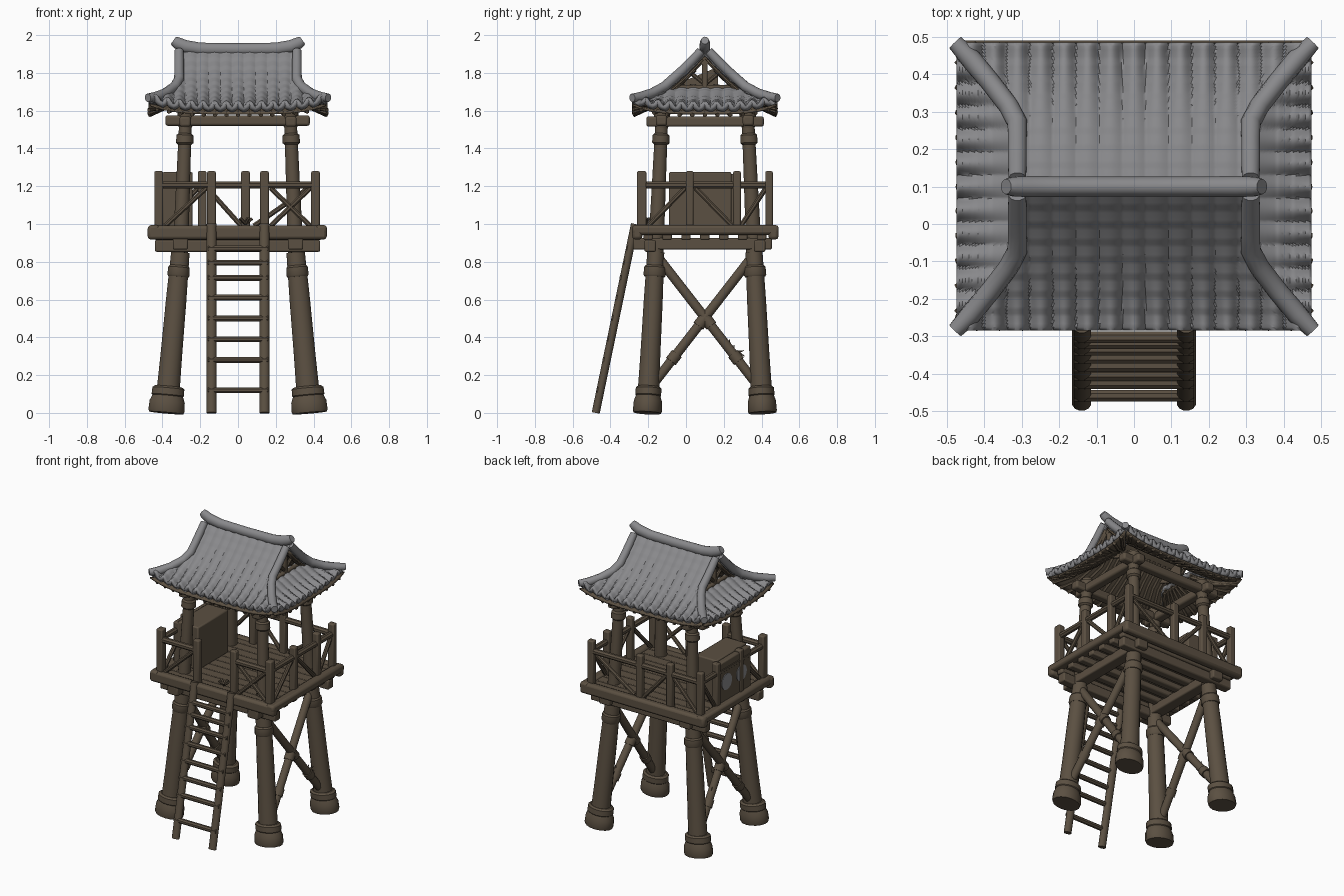
import bpy, bmesh, math, random
from mathutils import Vector

if "Cube" in bpy.data.objects:
    bpy.data.objects.remove(bpy.data.objects["Cube"])
random.seed(4)
CY = 0.1  # tower axis in y


def mat(name, col):
    m = bpy.data.materials.new(name)
    m.diffuse_color = (*col, 1)
    m.use_nodes = True
    m.node_tree.nodes["Principled BSDF"].inputs["Base Color"].default_value = m.diffuse_color
    return m


WOOD = mat("dark wood", (0.105, 0.08, 0.054))
TILE = mat("grey tile", (0.25, 0.25, 0.26))


def finish(name, bm, m):
    me = bpy.data.meshes.new(name)
    bm.to_mesh(me)
    bm.free()
    ob = bpy.data.objects.new(name, me)
    bpy.context.collection.objects.link(ob)
    me.materials.append(m)
    return ob


def tube(name, pts, radii, m=WOOD, sides=12, ratio=1.0):
    """Swept round bar; ratio stretches the first cross-section axis."""
    pts = [Vector(p) for p in pts]
    if not isinstance(radii, (list, tuple)):
        radii = [radii] * len(pts)
    bm = bmesh.new()
    rings = []
    t0 = (pts[-1] - pts[0]).normalized()
    ref = Vector((0, 1, 0)) if abs(t0.x) > 0.7 else Vector((1, 0, 0))
    for i, p in enumerate(pts):
        t = (pts[min(i + 1, len(pts) - 1)] - pts[max(i - 1, 0)]).normalized()
        a = (ref - t * t.dot(ref)).normalized()
        b = t.cross(a)
        rings.append([bm.verts.new(p + radii[i] * (ratio * math.cos(w) * a + math.sin(w) * b))
                      for w in (math.tau * (k + 0.5) / sides for k in range(sides))])
    for r, s in zip(rings, rings[1:]):
        for k in range(sides):
            bm.faces.new((r[k], r[(k + 1) % sides], s[(k + 1) % sides], s[k]))
    bm.faces.new(rings[0][::-1])
    bm.faces.new(rings[-1])
    return finish(name, bm, m)


def box(name, x, y, z, m=WOOD, bevel=0.008):
    bm = bmesh.new()
    bmesh.ops.create_cube(bm, size=1)
    for v in bm.verts:
        v.co = [(r[0] + r[1]) / 2 + c * (r[1] - r[0]) for r, c in zip((x, y, z), v.co)]
    ob = finish(name, bm, m)
    if bevel:
        md = ob.modifiers.new("bevel", 'BEVEL')
        md.width, md.segments = bevel, 2
    return ob


# --- legs, upper posts, rings and feet
def leg(sx, sy, z):
    keys = [(0, .38, .305), (.85, .305, .26), (1.62, .275, .225)]
    for (z0, x0, y0), (z1, x1, y1) in zip(keys, keys[1:]):
        if z <= z1:
            f = (z - z0) / (z1 - z0)
            return (sx * (x0 + f * (x1 - x0)), CY + sy * (y0 + f * (y1 - y0)), z)


def leg_part(name, sx, sy, zr, ratio=1.0):
    tube(name, [leg(sx, sy, z) for z, r in zr], [r for z, r in zr], ratio=ratio, sides=16)


for sx in (-1, 1):
    for sy in (-1, 1):
        leg_part("leg", sx, sy, [(.1, .058), (.3, .054), (.6, .051), (.85, .046)], 1.08)
        leg_part("upper_post", sx, sy, [(.85, .042), (1.25, .037), (1.62, .033)])
        leg_part("foot", sx, sy, [(0, .074), (.012, .078), (.06, .076), (.09, .066), (.095, .07),
                                  (.13, .069), (.14, .058)], 1.25)
        leg_part("leg_ring", sx, sy, [(.72, .054), (.73, .06), (.77, .058), (.78, .05)])
        leg_part("post_ring", sx, sy, [(1.42, .036), (1.43, .047), (1.47, .045), (1.48, .034)])
        leg_part("post_cap", sx, sy, [(1.5, .03), (1.53, .042), (1.6, .045)])
    # crossed side braces with bindings and splinters
    for sy in (-1, 1):
        a, b = Vector(leg(sx, sy, .12)), Vector(leg(sx, -sy, .84))
        tube("cross_brace", [a, b], .026)
        for f in (.24, .5):
            p, d = a.lerp(b, f), (b - a).normalized()
            tube("brace_binding", [p - d * .025, p + d * .025], .033)
    for i in range(4):
        p = Vector((sx * .35, .24 + i * .012, .32))
        tube("splinter", [p, p + Vector((sx * .01, random.uniform(-.03, .05), .07 - .03 * i))],
             [.008, .002], sides=5)

# --- platform beams, joists, floor and edge frame
for y in (-.19, .39):
    box("platform_cross_beam", (-.44, .435), (y - .03, y + .03), (.853, .915))
for x in (-.305, .305):
    box("platform_side_beam", (x - .04, x + .04), (-.28, .455), (.865, .925))
for i in range(7):
    y = -.2 + i * .1
    box("joist", (-.44, .44), (y - .025, y + .025), (.915, .955))
for i in range(10):
    y = -.25 + i * .071
    box("floor_board", (-.45, .45), (y, y + .069), (.95, .982), bevel=.004)
for y in (-.258, .463):
    box("edge_beam", (-.478, .47), (y - .027, y + .027), (.918, .992), bevel=.016)
for x in (-.445, .44):
    box("side_edge_beam", (x - .03, x + .03), (-.285, .49), (.943, .994), bevel=.014)


# --- railing
def railing(pts, both=False):
    for p in pts:
        box("rail_post", (p[0] - .023, p[0] + .023), (p[1] - .02, p[1] + .02), (.97, 1.28))
    tube("top_rail", [(*pts[0], 1.207), (*pts[-1], 1.207)], .02, sides=8)
    for i, (a, b) in enumerate(zip(pts, pts[1:])):
        a, b = Vector((*a, .99)), Vector((*b, .99))
        up = Vector((0, 0, .2))
        lo, hi = a.lerp(b, .12), a.lerp(b, .9)
        if i % 2:
            lo, hi = hi, lo
        tube("rail_diagonal", [lo, hi + up], .014, sides=8)
        if both:
            tube("rail_diagonal", [hi, lo + up], .014, sides=8)


railing([(-.42, -.24), (-.14, -.24)])
railing([(.14, -.24), (.41, -.24)], True)
railing([(-.42, .44), (-.19, .44), (.04, .44), (.41, .44)])
railing([(-.42, -.23), (-.42, .02), (-.42, .27), (-.42, .44)])
railing([(.41, -.23), (.41, .02), (.41, .27), (.41, .44)])

# --- storage box with round grey marks on the outer side
box("storage_box", (-.4, -.24), (-.09, .24), (.98, 1.275))
box("storage_box_front", (-.435, -.39), (-.085, .27), (.98, 1.265))
for y in (.18, .02):
    tube("round_mark", [(-.434, y, 1.12), (-.439, y, 1.12)], .055, TILE, 20)

# --- ladder
for sx in (-1, 1):
    tube("ladder_rail", [(sx * .14, -.478, 0), (sx * .14, -.27, 1.0)], .022, ratio=1.2)
for z in (.12, .28, .39, .5, .61, .715, .795, .87):
    y = -.478 + .208 * z
    tube("rung", [(-.16, y - .006, z), (.16, y - .006, z)], .017, sides=8)
for i in range(5):  # loose rope knot at the ladder head
    w = i * 1.3
    tube("rope_knot", [(.04, -.21, 1.0), (.04 + .035 * math.cos(w), -.21 + .03 * math.sin(w), 1.03)],
         .008, sides=6)

# --- roof support beams
for y in (-.13, .33):
    box("roof_long_beam", (-.385, .38), (y - .03, y + .03), (1.52, 1.575), bevel=.012)
for x in (-.28, .28):
    box("roof_short_beam", (x - .03, x + .03), (-.21, .412), (1.515, 1.57), bevel=.012)


# --- hip and gable roof surfaces
def prof(s):
    return 1.63 + .30 * max(0, 1 - s / .385) ** 1.45


def ribs(c, v):
    v = max(v, 0)
    course = (v * 8) % 1
    return (.004 + .014 * v * v) * (2 * abs(math.cos(math.pi * c / .062)) - 1) + .006 * course


def main_slope(sy, plain, u, v):
    s = .015 + .37 * v
    x = u * (.315 + .15 * max(0, (s - .19) / .195))
    z = prof(s) + .045 * abs(u) ** 4 * v ** 3
    return (x, CY + sy * s, z - .04 if plain else z + ribs(x, v))


def skirt(sx, plain, u, v):
    v = v * 1.25 - .25
    y = u * (.19 + .19 * v)
    z = 1.63 + .08 * (1 - v) ** 1.25 + .045 * abs(u) ** 4 * max(v, 0) ** 3
    return (sx * (.315 + .16 * v), CY + y, z - .04 if plain else z + ribs(y, v))


def sheet(name, f, sign, plain, m, nu, nv):
    bm = bmesh.new()
    g = [[bm.verts.new(f(sign, plain, 2 * i / nu - 1, j / nv)) for i in range(nu + 1)]
         for j in range(nv + 1)]
    for j in range(nv):
        for i in range(nu):
            bm.faces.new((g[j][i], g[j][i + 1], g[j + 1][i + 1], g[j + 1][i]))
    bm.normal_update()
    if sum(fc.normal.z for fc in bm.faces) < 0:
        bmesh.ops.reverse_faces(bm, faces=bm.faces[:])
    ob = finish(name, bm, m)
    md = ob.modifiers.new("thickness", 'SOLIDIFY')
    md.thickness, md.offset = (.01 if plain else .03), -1


for s in (-1, 1):
    sheet("tile_slope", main_slope, s, False, TILE, 150, 40)
    sheet("tile_skirt", skirt, s, False, TILE, 120, 24)
    sheet("slope_lining", main_slope, s, True, WOOD, 24, 12)
    sheet("skirt_lining", skirt, s, True, WOOD, 16, 6)
    # rafters under the eaves
    for i in range(15):
        u = -.93 + 1.86 * i / 14
        pts = [Vector(main_slope(s, True, u, v)) - Vector((0, 0, .014)) for v in (.1, .4, .7, .985)]
        tube("rafter", pts, .012, sides=6)
    for i in range(11):
        u = -.9 + 1.8 * i / 10
        pts = [Vector(skirt(s, True, u, v)) - Vector((0, 0, .014)) for v in (.0, .5, .985)]
        tube("side_rafter", pts, .012, sides=6)
    # gable frame
    x = s * .285
    box("gable_tie_beam", (x - .015, x + .015), (CY - .15, CY + .15), (1.70, 1.735))
    box("gable_king_post", (x - .015, x + .015), (CY - .015, CY + .015), (1.7, 1.89))
    for sy in (-1, 1):
        tube("gable_rafter", [(x, CY, 1.885), (x, CY + sy * .17, 1.715)], .018, sides=8)
        tube("gable_strut", [(x, CY, 1.74), (x, CY + sy * .075, 1.80)], .012, sides=8)
    tube("gable_panel", [(s * .235, CY, 1.745), (s * .245, CY, 1.745)], .1, sides=3, ratio=1.4)
    # rounded verge and hip tiles running to the upturned corners
    for sy in (-1, 1):
        pts = [(s * .312, CY + sy * d, prof(d) + .008) for d in (.02, .07, .12, .17)]
        pts += [(s * .335, CY + sy * .215, 1.727), (s * .385, CY + sy * .28, 1.692),
                (s * .435, CY + sy * .34, 1.672), (s * .478, CY + sy * .385, 1.668)]
        tube("hip_tile", pts, [.024, .026, .026, .027, .027, .027, .028, .022], TILE, 12)

# --- ridge
tube("ridge_beam", [(-.3, CY, 1.86), (.3, CY, 1.86)], .022, sides=8)
rx = (-.342, -.325, -.28, -.2, 0, .2, .28, .325, .342)
rz = (1.972, 1.96, 1.94, 1.927, 1.925, 1.927, 1.94, 1.96, 1.972)
tube("ridge_tile", [(x, CY, z) for x, z in zip(rx, rz)],
     [.024, .031, .034, .033, .032, .033, .034, .031, .024], TILE, 14, .85)

# --- smooth shading with sharp edges kept
for ob in bpy.context.scene.objects:
    ob.select_set(True)
    bpy.context.view_layer.objects.active = ob
bpy.ops.object.shade_smooth_by_angle(angle=math.radians(35))
